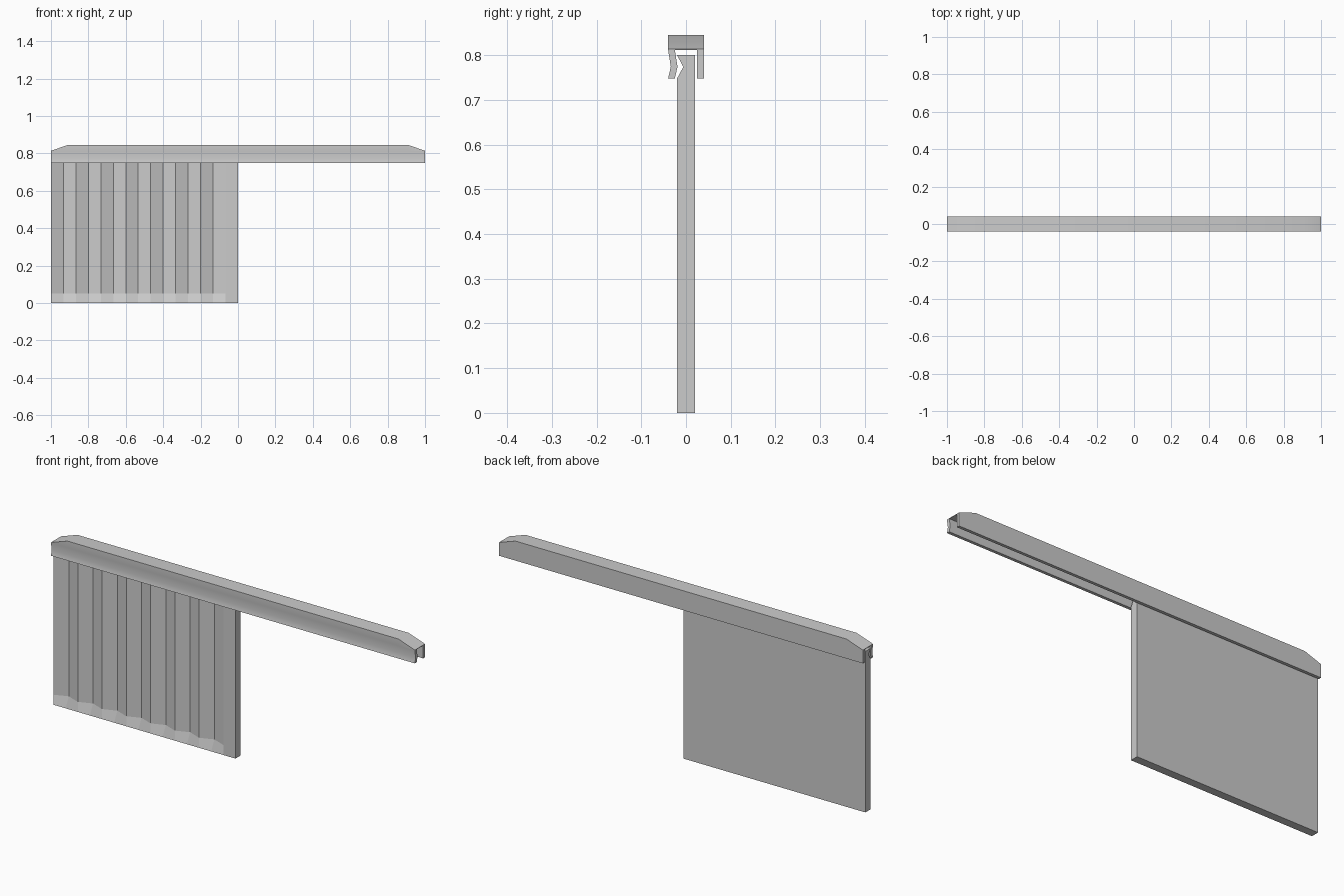
import bpy
import bmesh

if "Cube" in bpy.data.objects:
    bpy.data.objects.remove(bpy.data.objects["Cube"])


def loft(name, sections):
    """Skin a series of (x, [(y, z), ...]) sections into a closed solid."""
    bm = bmesh.new()
    loops = [[bm.verts.new((x, y, z)) for y, z in pts] for x, pts in sections]
    for a, b in zip(loops, loops[1:]):
        n = len(a)
        for i in range(n):
            j = (i + 1) % n
            bm.faces.new((a[i], a[j], b[j], b[i]))
    bm.faces.new(loops[0])
    bm.faces.new(loops[-1])
    bmesh.ops.recalc_face_normals(bm, faces=bm.faces)
    mesh = bpy.data.meshes.new(name)
    bm.to_mesh(mesh)
    bm.free()
    obj = bpy.data.objects.new(name, mesh)
    bpy.context.collection.objects.link(obj)
    return obj


# Sliding panel: pleated front, flat back, V groove under the rail
FRONT, BACK, VALLEY, PLEATS = -0.02, 0.02, 0.005, 14


def panel_section(y):
    return [(BACK, 0), (FRONT, 0), (y, 0.05), (y, 0.748),
            (-0.006, 0.774), (FRONT, 0.80), (BACK, 0.80)]


columns = [(-1 + i / 15, panel_section(VALLEY if i % 2 else FRONT))
           for i in range(PLEATS + 1)]
columns.append((0.0, panel_section(FRONT)))
loft("sliding_panel", columns)


# Top rail: inverted channel with a pinched front lip and sloped ends
def rail_section(top):
    return [(-0.04, 0.812), (-0.04, top), (0.04, top), (0.04, 0.748),
            (0.025, 0.748), (0.025, 0.812), (-0.025, 0.812),
            (-0.019, 0.774), (-0.025, 0.748), (-0.04, 0.748), (-0.034, 0.774)]


rail = loft("top_rail", [(x, rail_section(0.845 if abs(x) < 1 else 0.814))
                         for x in (-1, -0.91, 0.91, 1)])
bpy.context.view_layer.objects.active = rail
rail.select_set(True)
bpy.ops.object.shade_smooth_by_angle(angle=0.5)
